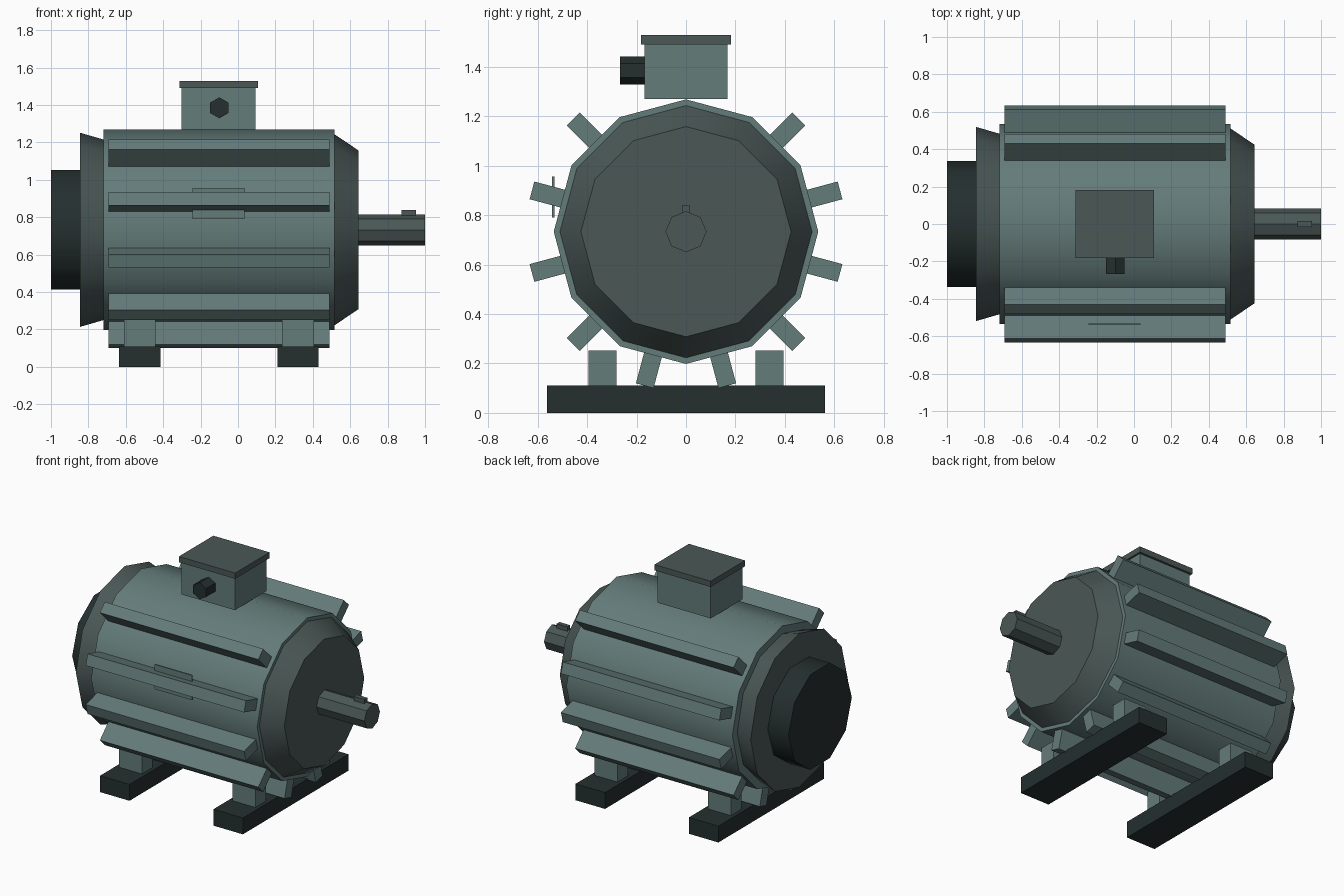
import bpy, bmesh, math
from mathutils import Matrix, Vector

if "Cube" in bpy.data.objects:
    bpy.data.objects.remove(bpy.data.objects["Cube"])

AXIS_Z = 0.733  # height of the motor axis


def material(name, rgb):
    m = bpy.data.materials.new(name)
    m.diffuse_color = (*rgb, 1)
    m.use_nodes = True
    m.node_tree.nodes["Principled BSDF"].inputs["Base Color"].default_value = m.diffuse_color
    return m


TEAL = material("teal_paint", (0.127, 0.202, 0.195))
GREY = material("dark_grey_green", (0.069, 0.098, 0.093))
DARK = material("near_black", (0.018, 0.028, 0.028))


def finish(name, bm, mat, smooth_angle=0):
    """Turn a bmesh into an object, smoothing edges below the given angle."""
    bmesh.ops.recalc_face_normals(bm, faces=bm.faces)
    if smooth_angle:
        for f in bm.faces:
            f.smooth = True
        for e in bm.edges:
            e.smooth = e.calc_face_angle(0) < math.radians(smooth_angle)
    mesh = bpy.data.meshes.new(name)
    bm.to_mesh(mesh)
    bm.free()
    mesh.materials.append(mat)
    ob = bpy.data.objects.new(name, mesh)
    bpy.context.collection.objects.link(ob)
    return ob


def box(name, x, y, z, mat, turn=None):
    """Box from (min, max) ranges, optionally transformed by a matrix."""
    bm = bmesh.new()
    bmesh.ops.create_cube(bm, size=1)
    for v in bm.verts:
        v.co = Vector([(r[0] + r[1]) / 2 + c * (r[1] - r[0])
                       for r, c in zip((x, y, z), v.co)])
    if turn:
        bm.transform(turn)
    return finish(name, bm, mat)


def drum(name, x0, r0, x1, r1, sides, mat, smooth_angle=0, place=None):
    """Capped frustum along x, centred on the motor axis by default."""
    bm = bmesh.new()
    rings = []
    for x, r in ((x0, r0), (x1, r1)):
        rings.append([bm.verts.new((x, r * math.cos(a), r * math.sin(a)))
                      for a in (math.tau * i / sides for i in range(sides))])
    for ring in rings:
        bm.faces.new(ring)
    for i in range(sides):
        j = (i + 1) % sides
        bm.faces.new((rings[0][i], rings[0][j], rings[1][j], rings[1][i]))
    bm.transform(place or Matrix.Translation((0, 0, AXIS_Z)))
    return finish(name, bm, mat, smooth_angle)


# Housing, end bells, fan cover
drum("housing", -0.72, 0.535, 0.517, 0.535, 12, TEAL, 35)
drum("drive_end_bell", 0.517, 0.51, 0.643, 0.425, 12, GREY, 35)
drum("rear_end_bell", -0.845, 0.519, -0.72, 0.483, 12, GREY, 35)
drum("fan_cover", -1.0, 0.337, -0.845, 0.337, 10, DARK, 40)

# Shaft and its key
drum("shaft", 0.643, 0.083, 1.0, 0.083, 8, GREY)
box("shaft_key", (0.874, 0.953), (-0.015, 0.015), (0.80, 0.84), GREY)

# Cooling fins every 30 degrees, leaving out the two beside the terminal box
for i in range(12):
    angle = 15 + 30 * i
    if angle in (75, 105):
        continue
    turn = (Matrix.Translation((0, 0, AXIS_Z))
            @ Matrix.Rotation(math.radians(angle), 4, 'X'))
    box(f"cooling_fin_{i + 1}", (-0.692, 0.489), (0.49, 0.645),
        (-0.037, 0.037), TEAL, turn)

# Terminal box, lid, hexagonal cable gland
box("terminal_box", (-0.302, 0.094), (-0.168, 0.168), (1.27, 1.49), TEAL)
box("terminal_box_lid", (-0.312, 0.107), (-0.183, 0.183), (1.49, 1.529), GREY)
gland_place = (Matrix.Translation((-0.10, 0, 1.385))
               @ Matrix.Rotation(math.radians(90), 4, 'Z')
               @ Matrix.Rotation(math.radians(90), 4, 'X'))
drum("cable_gland", -0.266, 0.056, -0.168, 0.056, 6, DARK, 0, gland_place)

# Blank rating plate on the front side
box("rating_plate", (-0.243, 0.035), (-0.541, -0.532), (0.79, 0.957), TEAL)

# Two foot rails, each with a pair of mounting blocks
for end, x in (("rear", -0.525), ("drive", 0.32)):
    box(f"{end}_foot_rail", (x - 0.11, x + 0.11), (-0.562, 0.562),
        (0, 0.11), DARK)
    for side, s in (("front", -1), ("back", 1)):
        y = sorted((s * 0.281, s * 0.394))
        box(f"{end}_{side}_mounting_block", (x - 0.085, x + 0.085), y,
            (0.11, 0.253), TEAL)
